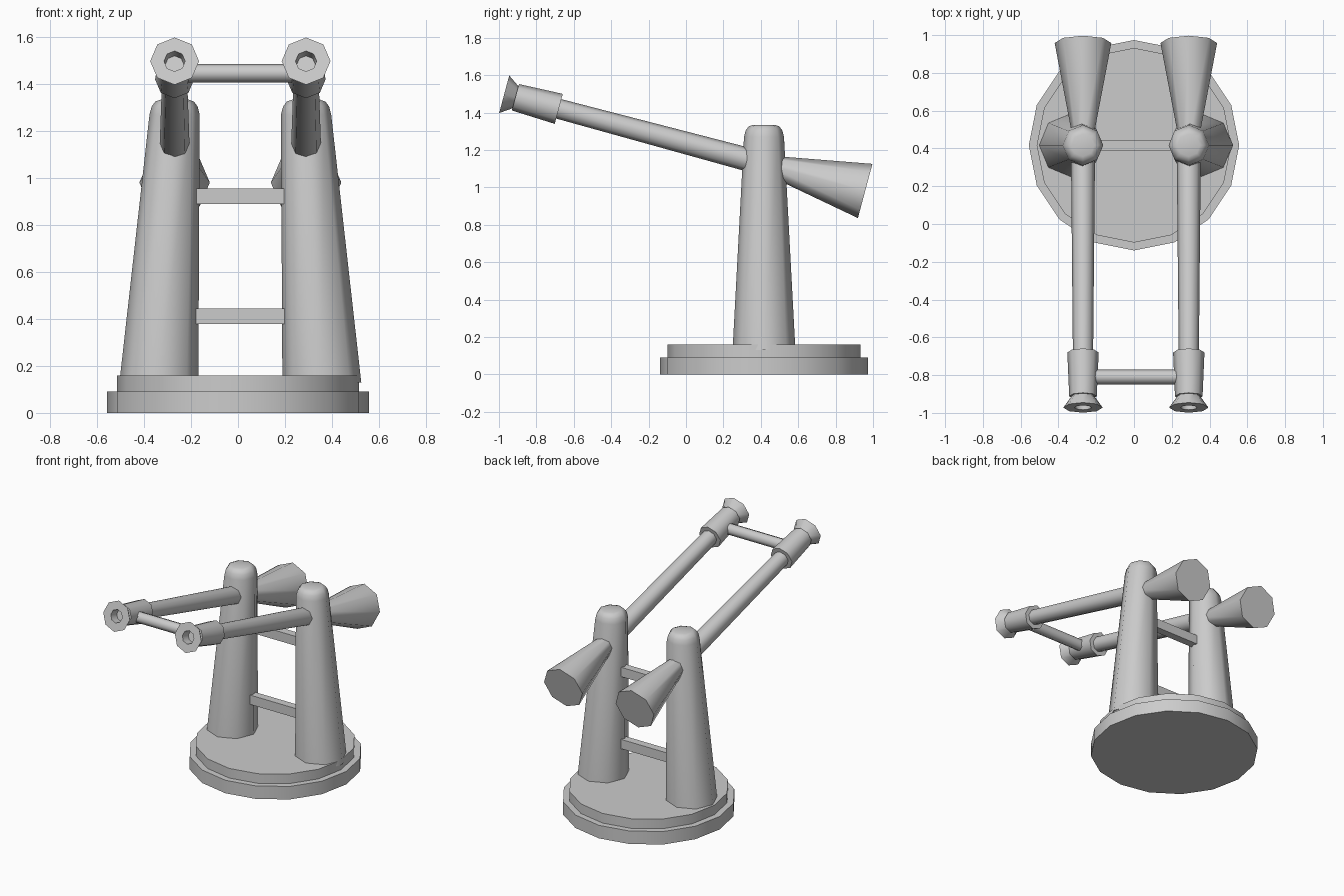
import bpy, bmesh, math
from mathutils import Matrix, Vector

if "Cube" in bpy.data.objects:
    bpy.data.objects.remove(bpy.data.objects["Cube"])

CY = 0.417                     # y of the turret axis
MID = 0.01                     # x midway between the two guns


def loft(name, rings, sides, matrix=Matrix()):
    """Skin a stack of regular rings (radius, height, x shift), capped at both ends."""
    bm = bmesh.new()
    loops = []
    for r, h, dx in rings:
        loops.append([bm.verts.new((dx + r * math.cos(2 * math.pi * i / sides),
                                    r * math.sin(2 * math.pi * i / sides), h))
                      for i in range(sides)])
    for a, b in zip(loops, loops[1:]):
        for i in range(sides):
            j = (i + 1) % sides
            bm.faces.new((a[i], a[j], b[j], b[i]))
    bm.faces.new(loops[0][::-1])
    bm.faces.new(loops[-1])
    bmesh.ops.transform(bm, matrix=matrix, verts=bm.verts)
    bmesh.ops.recalc_face_normals(bm, faces=bm.faces)
    mesh = bpy.data.meshes.new(name)
    bm.to_mesh(mesh)
    bm.free()
    ob = bpy.data.objects.new(name, mesh)
    bpy.context.collection.objects.link(ob)
    bpy.ops.object.select_all(action='DESELECT')
    ob.select_set(True)
    bpy.context.view_layer.objects.active = ob
    bpy.ops.object.shade_smooth_by_angle(angle=math.radians(48))
    return ob


def box(name, size, loc):
    bpy.ops.mesh.primitive_cube_add(size=1, location=loc)
    ob = bpy.context.object
    ob.name = name
    ob.scale = size
    return ob


# two stepped base discs
base = Matrix.Translation((0, CY, 0))
loft("base_disc", [(0.557, 0, 0), (0.557, 0.092, 0)], 16, base)
loft("base_step", [(0.515, 0.08, 0), (0.515, 0.16, 0)], 16, base)

for side, s in (("left", -1), ("right", 1)):
    # leaning tower with a rounded top
    loft(side + "_tower",
         [(0.168, 0.13, s * 0.067), (0.107, 1.27, 0), (0.098, 1.305, 0),
          (0.082, 1.326, 0), (0.06, 1.334, 0)],
         8, Matrix.Translation((MID + s * 0.28, CY, 0)))

    # gun parts share one axis tilted 15 degrees upwards to the front
    gun = (Matrix.Translation((MID + s * 0.28, CY, 1.126))
           @ Matrix.Rotation(math.radians(75), 4, 'X'))
    loft(side + "_counterweight", [(0.15, -0.56, 0), (0.047, 0.0, 0)], 8, gun)
    loft(side + "_barrel", [(0.064, 0.0, 0), (0.053, 1.2, 0)], 8, gun)
    loft(side + "_sleeve", [(0.083, 1.136, 0), (0.073, 1.376, 0)], 8, gun)
    # flared muzzle with a bore
    loft(side + "_muzzle",
         [(0.05, 1.36, 0), (0.104, 1.438, 0), (0.045, 1.438, 0), (0.04, 1.375, 0)],
         8, gun)

# round bar joining the two sleeves
loft("muzzle_crossbar", [(0.039, -0.28, 0), (0.039, 0.28, 0)], 8,
     Matrix.Translation((MID, -0.81, 1.447)) @ Matrix.Rotation(math.radians(90), 4, 'Y'))

# square rungs between the towers
for i, z in enumerate((0.412, 0.922)):
    box("rung_%d" % (i + 1), (0.42, 0.055, 0.066), (MID, CY, z))
